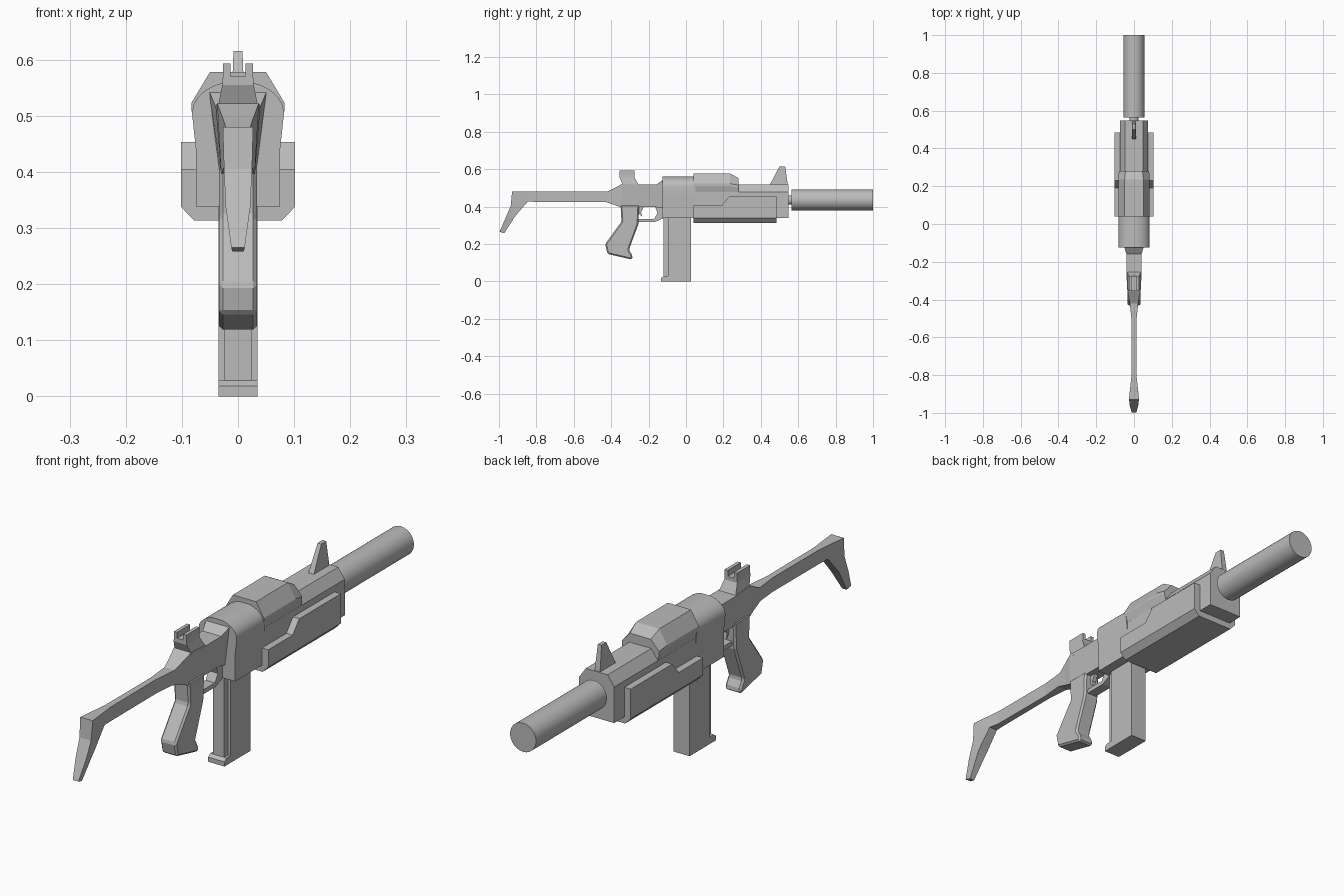
import bpy, math

cube = bpy.data.objects.get("Cube")
if cube:
    bpy.data.objects.remove(cube, do_unlink=True)

GREY = (0.5, 0.5, 0.5, 1)
mat = bpy.data.materials.new("matte grey")
mat.use_nodes = True
mat.diffuse_color = GREY
mat.node_tree.nodes["Principled BSDF"].inputs["Base Color"].default_value = GREY


def loft(name, rings, smooth=0, bevel=0):
    """Skin equal-length rings of points and cap both ends."""
    n = len(rings[0])
    verts = [p for ring in rings for p in ring]
    faces = [tuple(range(n)), tuple(range(len(verts) - n, len(verts)))]
    for r in range(len(rings) - 1):
        a, b = r * n, (r + 1) * n
        for i in range(n):
            j = (i + 1) % n
            faces.append((a + i, a + j, b + j, b + i))
    mesh = bpy.data.meshes.new(name)
    mesh.from_pydata(verts, [], faces)
    obj = bpy.data.objects.new(name, mesh)
    bpy.context.collection.objects.link(obj)
    mesh.materials.append(mat)
    bpy.ops.object.select_all(action='DESELECT')
    obj.select_set(True)
    bpy.context.view_layer.objects.active = obj
    bpy.ops.object.mode_set(mode='EDIT')
    bpy.ops.mesh.select_all(action='SELECT')
    bpy.ops.mesh.normals_make_consistent(inside=False)
    bpy.ops.object.mode_set(mode='OBJECT')
    if bevel:
        mod = obj.modifiers.new("edge chamfer", 'BEVEL')
        mod.width, mod.segments = bevel, 1
    if smooth:
        bpy.ops.object.shade_smooth_by_angle(angle=math.radians(smooth))
    return obj


def plate(name, profile, x0, x1, bevel=0):
    """Side profile (y, z) extruded across x."""
    return loft(name, [[(x, y, z) for y, z in profile] for x in (x0, x1)], bevel=bevel)


def box(name, x0, x1, y0, y1, z0, z1):
    return plate(name, [(y0, z0), (y1, z0), (y1, z1), (y0, z1)], x0, x1)


def section(half, y):
    """Mirror a half cross-section (x, z) at station y."""
    return [(x, y, z) for x, z in half] + [(-x, y, z) for x, z in reversed(half)]


def tube(name, radius, y0, y1, z, sides=24):
    angles = [math.tau * i / sides for i in range(sides)]
    loft(name, [[(radius * math.cos(a), y, z + radius * math.sin(a)) for a in angles]
                for y in (y0, y1)], smooth=35)


# Suppressor and barrel
tube("suppressor", 0.056, 0.565, 1.0, 0.435)
tube("barrel", 0.025, 0.5, 0.58, 0.435, 16)

# Rear receiver with a rounded top
arch = [(0.075, 0.338), (0.075, 0.44), (0.082, 0.505)]
arch += [(0.082 * math.cos(a), 0.505 + 0.057 * math.sin(a))
         for a in (math.radians(15 * k) for k in range(1, 6))]
loft("rear_receiver", [section(arch, -0.125), section(arch, 0.05)], smooth=35)

# Front receiver with chamfered top
front = [(0.075, 0.338), (0.075, 0.478), (0.047, 0.518)]
loft("front_receiver", [section(front, 0.04), section(front, 0.548)])

# Raised cover over the receiver
hump = [(0.074, 0.475), (0.083, 0.51), (0.083, 0.523), (0.05, 0.578)]
nose = [(0.074, 0.475), (0.08, 0.5), (0.08, 0.515), (0.045, 0.553)]
loft("top_cover", [section(hump, 0.04), section(hump, 0.235), section(nose, 0.28)])

# Handguard tray with stepped side panels
tray = [(0.102, 0.338), (0.078, 0.313)]
loft("handguard_tray", [section(tray, 0.04), section(tray, 0.485)])
step = [(0.04, 0.338), (0.485, 0.338), (0.485, 0.453), (0.23, 0.453), (0.19, 0.405), (0.04, 0.405)]
for side, s in (("left", 1), ("right", -1)):
    plate(side + "_handguard_panel", step, s * 0.07, s * 0.102)

# Front sight blade
loft("front_sight", [
    [(-w, y0, z), (w, y0, z), (w, y1, z), (-w, y1, z)]
    for z, y0, y1, w in ((0.51, 0.445, 0.545, 0.012), (0.615, 0.5, 0.53, 0.008))])

# Magazine with rear rib and foot
box("magazine", -0.035, 0.035, -0.095, 0.028, 0, 0.345)
box("magazine_rib", -0.024, 0.024, -0.12, -0.09, 0.01, 0.345)
plate("magazine_foot", [(-0.133, 0), (-0.09, 0), (-0.09, 0.028), (-0.12, 0.028), (-0.133, 0.018)],
      -0.035, 0.035)

# Stock, flowing into the neck: top point, bottom point, top and bottom half widths
stations = [
    ((-0.997, 0.265), (-0.972, 0.258), 0.012, 0.01),
    ((-0.965, 0.338), (-0.92, 0.338), 0.022, 0.018),
    ((-0.937, 0.405), (-0.908, 0.355), 0.025, 0.02),
    ((-0.93, 0.48), (-0.845, 0.428), 0.027, 0.018),
    ((-0.8, 0.48), (-0.8, 0.425), 0.013, 0.013),
    ((-0.52, 0.48), (-0.52, 0.425), 0.012, 0.012),
    ((-0.42, 0.48), (-0.43, 0.425), 0.022, 0.02),
    ((-0.39, 0.495), (-0.38, 0.408), 0.027, 0.025),
    ((-0.34, 0.522), (-0.35, 0.397), 0.037, 0.03),
    ((-0.25, 0.517), (-0.25, 0.397), 0.04, 0.03),
    ((-0.16, 0.517), (-0.16, 0.397), 0.04, 0.03),
    ((-0.12, 0.545), (-0.12, 0.39), 0.052, 0.032)]
loft("stock", [[(-wt, *t), (wt, *t), (wb, *b), (-wb, *b)] for t, b, wt, wb in stations])

# Rear sight base and two prongs
loft("rear_sight_base", [
    [(-w, y0, z), (w, y0, z), (w, y1, z), (-w, y1, z)]
    for z, y0, y1, w in ((0.51, -0.335, -0.25, 0.037), (0.555, -0.355, -0.275, 0.028),
                         (0.57, -0.355, -0.275, 0.027))])
for side, s in (("left", 1), ("right", -1)):
    box(side + "_rear_sight_prong", s * 0.013, s * 0.027, -0.355, -0.275, 0.56, 0.593)

# Pistol grip
plate("grip", [(-0.35, 0.41), (-0.25, 0.41), (-0.255, 0.305), (-0.305, 0.17), (-0.285, 0.135),
               (-0.29, 0.117), (-0.42, 0.147), (-0.432, 0.2), (-0.345, 0.32)],
      -0.034, 0.034, bevel=0.007)

# Trigger and its guard
plate("trigger_guard", [(-0.26, 0.318), (-0.165, 0.318), (-0.12, 0.338), (-0.12, 0.4), (-0.165, 0.4),
                        (-0.152, 0.365), (-0.17, 0.335), (-0.26, 0.335)], -0.02, 0.02)
plate("trigger", [(-0.255, 0.4), (-0.225, 0.4), (-0.24, 0.37), (-0.235, 0.345), (-0.25, 0.36)],
      -0.008, 0.008)
